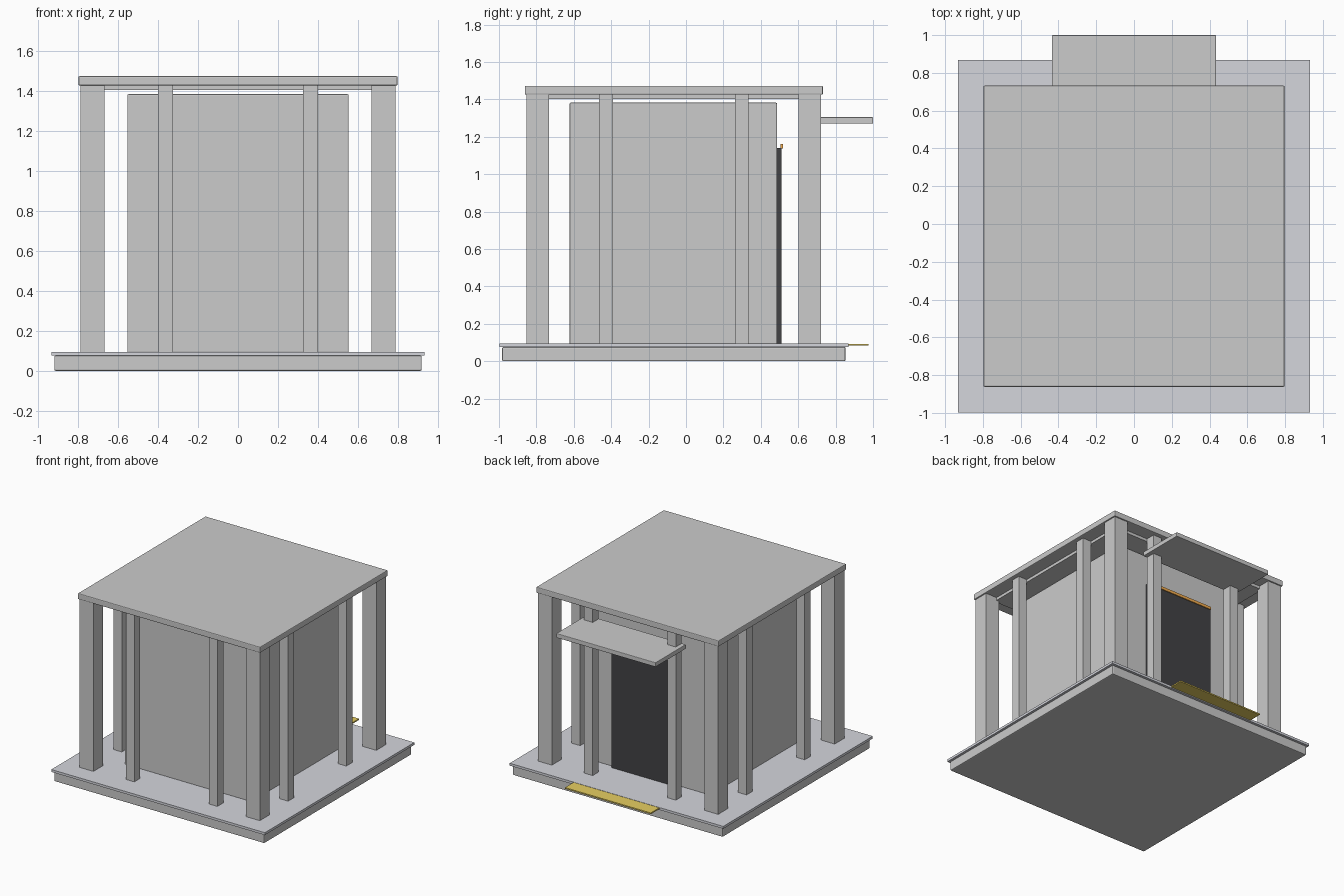
import bpy
import bmesh

if "Cube" in bpy.data.objects:
    bpy.data.objects.remove(bpy.data.objects["Cube"])

# Centre line of the building (the deck projects less far than the canopy)
CY = -0.065


def material(name, rgb):
    m = bpy.data.materials.new(name)
    m.diffuse_color = (*rgb, 1)
    m.use_nodes = True
    m.node_tree.nodes["Principled BSDF"].inputs["Base Color"].default_value = m.diffuse_color
    return m


def box(name, x, y, z, bevel=0.0, mat=None):
    """Box from (min, max) ranges on each axis."""
    bm = bmesh.new()
    bmesh.ops.create_cube(bm, size=1)
    for v in bm.verts:
        v.co = [r[0] if c < 0 else r[1] for c, r in zip(v.co, (x, y, z))]
    me = bpy.data.meshes.new(name)
    bm.to_mesh(me)
    bm.free()
    ob = bpy.data.objects.new(name, me)
    bpy.context.collection.objects.link(ob)
    if bevel:
        mod = ob.modifiers.new("soft_edges", "BEVEL")
        mod.width = bevel
        mod.segments = 2
    if mat:
        me.materials.append(mat)
    return ob


def square(name, half, z, bevel=0.0, mat=None):
    """Square slab centred on the building."""
    return box(name, (-half, half), (CY - half, CY + half), z, bevel, mat)


def post(name, x, y, half):
    return box(name, (x - half, x + half), (y - half, y + half), (0.09, 1.43))


stone = material("deck_stone", (0.66, 0.67, 0.72))
dark = material("door_dark", (0.055, 0.055, 0.06))
yellow = material("warning_yellow", (0.8, 0.62, 0.12))
orange = material("lamp_orange", (0.9, 0.42, 0.08))

# Base, deck, central block, ceiling and roof
square("base", 0.918, (0, 0.076), 0.007)
square("deck", 0.933, (0.076, 0.095), 0, stone)
box("core", (-0.553, 0.553), (-0.622, 0.487), (0.09, 1.382), 0.006)
square("ceiling_slab", 0.69, (1.402, 1.428))
square("roof", 0.797, (1.425, 1.472), 0.006)

# Corner posts, with two slim posts along every side between them
R = 0.727
for i in (-1, 1):
    for j in (-1, 1):
        post("corner_post", i * R, CY + j * R, 0.06)
        post("slim_post_end", i * 0.363, CY + j * R, 0.037)
        post("slim_post_side", i * R, CY + j * 0.363, 0.037)

# Entrance at the back: door, light strip, canopy and doorstep
box("door", (-0.295, 0.295), (0.48, 0.511), (0.09, 1.14), 0, dark)
box("door_light", (-0.295, 0.295), (0.505, 0.518), (1.138, 1.16), 0, orange)
box("canopy", (-0.434, 0.434), (0.62, 1.0), (1.27, 1.305), 0.004)
box("doorstep", (-0.375, 0.375), (0.855, 0.975), (0.083, 0.093), 0, yellow)
